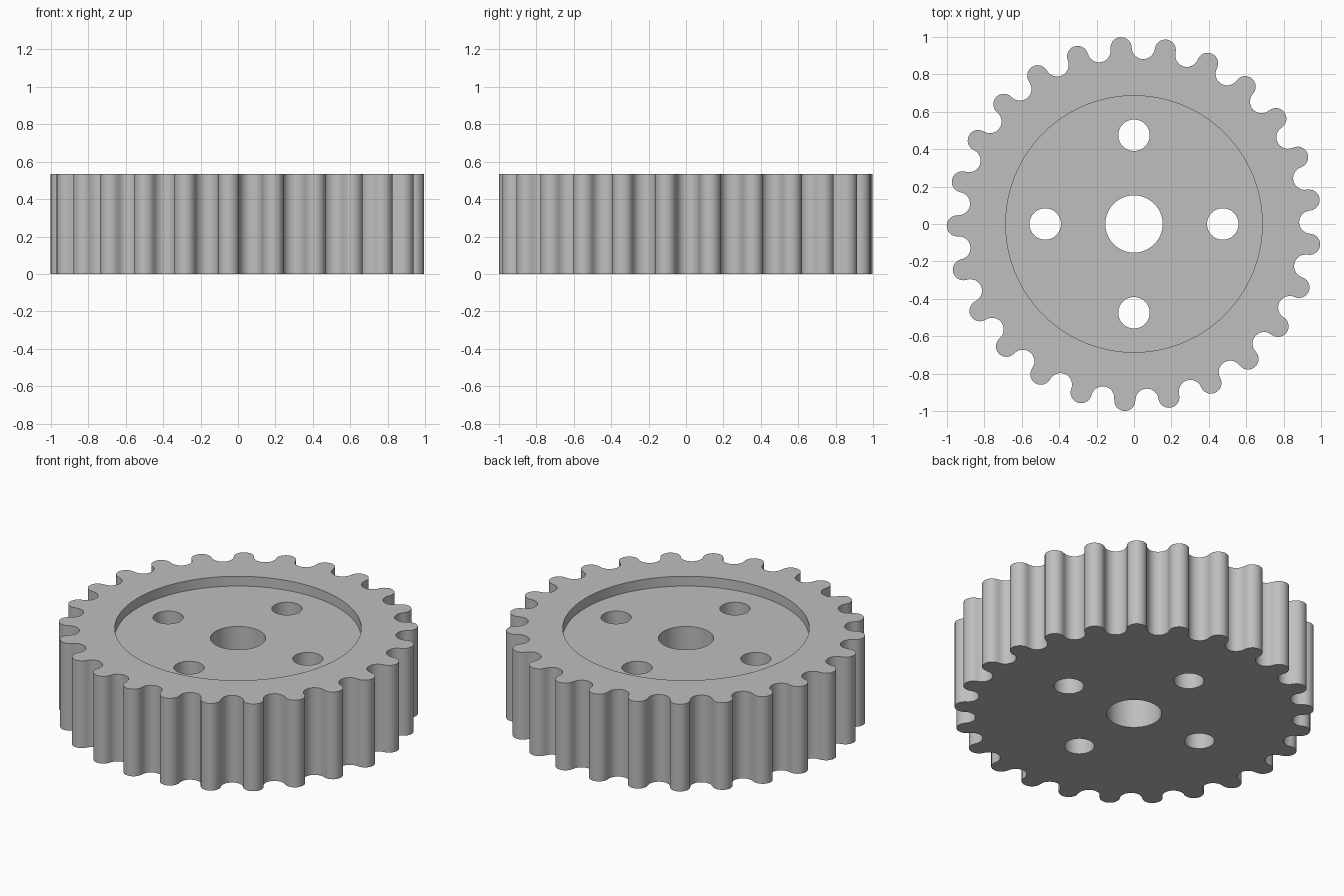
import bpy, bmesh, math
from mathutils import Vector

if "Cube" in bpy.data.objects:
    bpy.data.objects.remove(bpy.data.objects["Cube"])

TEETH = 25
HEIGHT = 0.535
FLOOR = 0.475          # height of the recessed web
PITCH = 0.944          # radius of the tooth centres
TIP = 0.0565           # radius of each rounded tooth
STEP = math.tau / TEETH
VALLEY = 2 * PITCH * math.sin(STEP / 4) - TIP   # valley arc tangent to the teeth
START = math.radians(94.2)

steel = bpy.data.materials.new("grey steel")
steel.use_nodes = True
steel.diffuse_color = (0.52, 0.52, 0.52, 1)
steel.node_tree.nodes["Principled BSDF"].inputs["Base Color"].default_value = steel.diffuse_color


def polar(r, a):
    return Vector((r * math.cos(a), r * math.sin(a)))


def prism(name, outline, z0, z1):
    """Extrude a closed 2D outline between two heights."""
    bm = bmesh.new()
    face = bm.faces.new([bm.verts.new((p.x, p.y, z0)) for p in outline])
    top = bmesh.ops.extrude_face_region(bm, geom=[face])["geom"]
    bmesh.ops.translate(bm, vec=(0, 0, z1 - z0),
                        verts=[v for v in top if isinstance(v, bmesh.types.BMVert)])
    bmesh.ops.recalc_face_normals(bm, faces=bm.faces)
    mesh = bpy.data.meshes.new(name)
    bm.to_mesh(mesh)
    bm.free()
    mesh.materials.append(steel)
    obj = bpy.data.objects.new(name, mesh)
    bpy.context.collection.objects.link(obj)
    return obj


def circle(r, centre=Vector((0, 0)), n=64):
    return [centre + polar(r, math.tau * i / n) for i in range(n)]


# Toothed outline: rounded tips joined by rounded valleys
outline = []
ARC = 12
for t in range(TEETH):
    a = START + t * STEP
    # each arc ends where the tip and valley circles touch
    swing = math.pi / 2 + STEP / 4
    for i in range(ARC):
        outline.append(polar(PITCH, a) + polar(TIP, a - swing + 2 * swing * i / ARC))
    b = a + STEP / 2
    swing = math.pi / 2 - STEP / 4
    for i in range(ARC):
        outline.append(polar(PITCH, b) + polar(VALLEY, b + math.pi + swing - 2 * swing * i / ARC))

gear = prism("toothed_wheel", outline, 0, HEIGHT)

# Recess in the top, centre bore and four bolt holes
cutters = [prism("recess_cutter", circle(0.685, n=128), FLOOR, HEIGHT + 0.1),
           prism("bore_cutter", circle(0.153), -0.1, HEIGHT + 0.2)]
for k in range(4):
    cutters.append(prism("bolt_hole_cutter", circle(0.084, polar(0.474, k * math.pi / 2), 48),
                         -0.1, HEIGHT + 0.2))

bpy.context.view_layer.objects.active = gear
gear.select_set(True)
for cutter in cutters:
    cutter.hide_render = True
    mod = gear.modifiers.new("cut", "BOOLEAN")
    mod.operation = "DIFFERENCE"
    mod.solver = "EXACT"
    mod.object = cutter
    bpy.ops.object.modifier_apply(modifier=mod.name)
    bpy.data.objects.remove(cutter)

bpy.ops.object.shade_smooth_by_angle(angle=math.radians(35))
